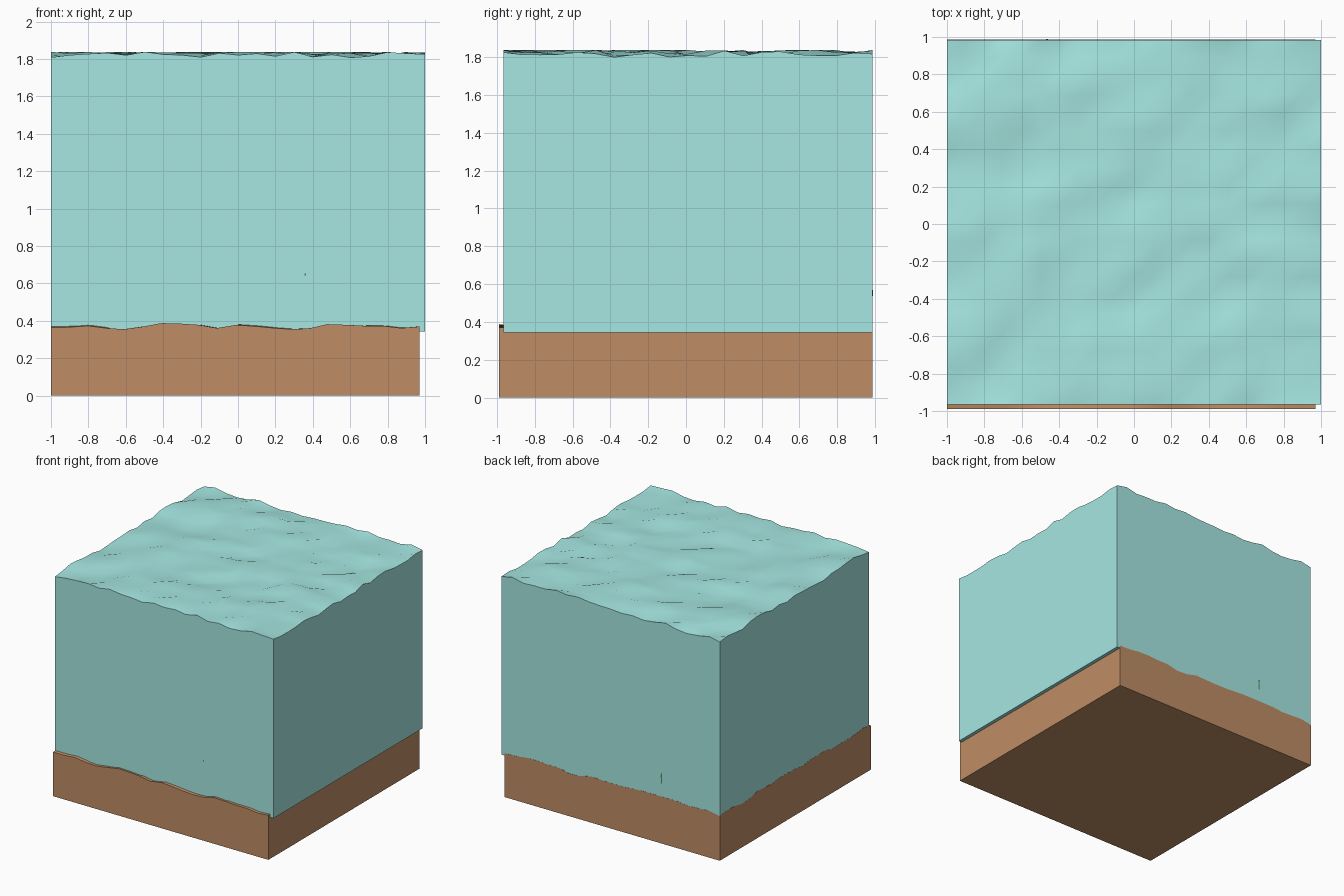
import bpy, bmesh, math, random
from mathutils import Vector, noise

if "Cube" in bpy.data.objects:
    bpy.data.objects.remove(bpy.data.objects["Cube"])

random.seed(4)


def material(name, rgb):
    m = bpy.data.materials.new(name)
    m.diffuse_color = (*rgb, 1)
    m.use_nodes = True
    m.node_tree.nodes["Principled BSDF"].inputs["Base Color"].default_value = m.diffuse_color
    return m


def finish(bm, name, mat, angle):
    bmesh.ops.recalc_face_normals(bm, faces=bm.faces)
    me = bpy.data.meshes.new(name)
    bm.to_mesh(me)
    bm.free()
    ob = bpy.data.objects.new(name, me)
    bpy.context.collection.objects.link(ob)
    me.materials.append(mat)
    bpy.ops.object.select_all(action='DESELECT')
    ob.select_set(True)
    bpy.context.view_layer.objects.active = ob
    bpy.ops.object.shade_smooth_by_angle(angle=math.radians(angle))
    return ob


def rippled_block(name, mat, xs, ys, bottom, low, high, seed, n=20):
    """Solid block with a rippled top between low and high."""
    bm = bmesh.new()
    grid = bmesh.ops.create_grid(bm, x_segments=n, y_segments=n, size=1)
    for v in grid["verts"]:
        u, w = (v.co.x + 1) / 2, (v.co.y + 1) / 2
        p = Vector((u * 7 - w * 2, w * 9 - u * 2, seed))
        t = 0.58 + 0.6 * noise.noise(p) + random.uniform(-0.42, 0.42)
        t = min(1, max(0, t))
        v.co = (xs[0] + u * (xs[1] - xs[0]), ys[0] + w * (ys[1] - ys[0]),
                low + t * (high - low))
    # pull the rim down to a flat floor and cap it
    rim = [e for e in bm.edges if e.is_boundary]
    ext = bmesh.ops.extrude_edge_only(bm, edges=rim)["geom"]
    for v in ext:
        if isinstance(v, bmesh.types.BMVert):
            v.co.z = bottom
    floor = [e for e in ext if isinstance(e, bmesh.types.BMEdge) and e.is_boundary]
    bmesh.ops.contextual_create(bm, geom=floor)
    return finish(bm, name, mat, 50)


def weed_blade(name, mat, x, y, base, top, bulge, peak):
    """Tapered blade that bows sideways at height peak."""
    bm = bmesh.new()
    rings, sides = 10, 6
    prev = None
    for i in range(rings + 1):
        t = i / rings
        z = base + t * (top - base)
        cy = y + bulge * math.exp(-((z - peak) / 0.09) ** 2)
        r = 0.012 * (1 - 0.7 * t)
        ring = [bm.verts.new((x + r * math.cos(k * math.tau / sides),
                              cy + r * math.sin(k * math.tau / sides), z))
                for k in range(sides)]
        if prev:
            for k in range(sides):
                j = (k + 1) % sides
                bm.faces.new((prev[k], prev[j], ring[j], ring[k]))
        else:
            bm.faces.new(ring)
        prev = ring
    bm.faces.new(prev)
    return finish(bm, name, mat, 60)


sand = material("sand", (0.52, 0.27, 0.13))
water = material("water", (0.38, 0.80, 0.76))
green = material("weed", (0.08, 0.25, 0.08))

# Sand bed and the block of water standing on it
rippled_block("sand_bed", sand, (-1, 0.97), (-0.988, 0.986), 0, 0.352, 0.388, 3.1)
rippled_block("water_block", water, (-0.999, 1), (-0.965, 0.985), 0.343, 1.80, 1.838, 8.7)

# Water weed, just breaking through the back and front walls
weed_blade("weed_back", green, -0.465, 0.962, 0.3, 0.95, 0.020, 0.545)
weed_blade("weed_front", green, 0.36, -0.942, 0.3, 1.0, -0.017, 0.64)
